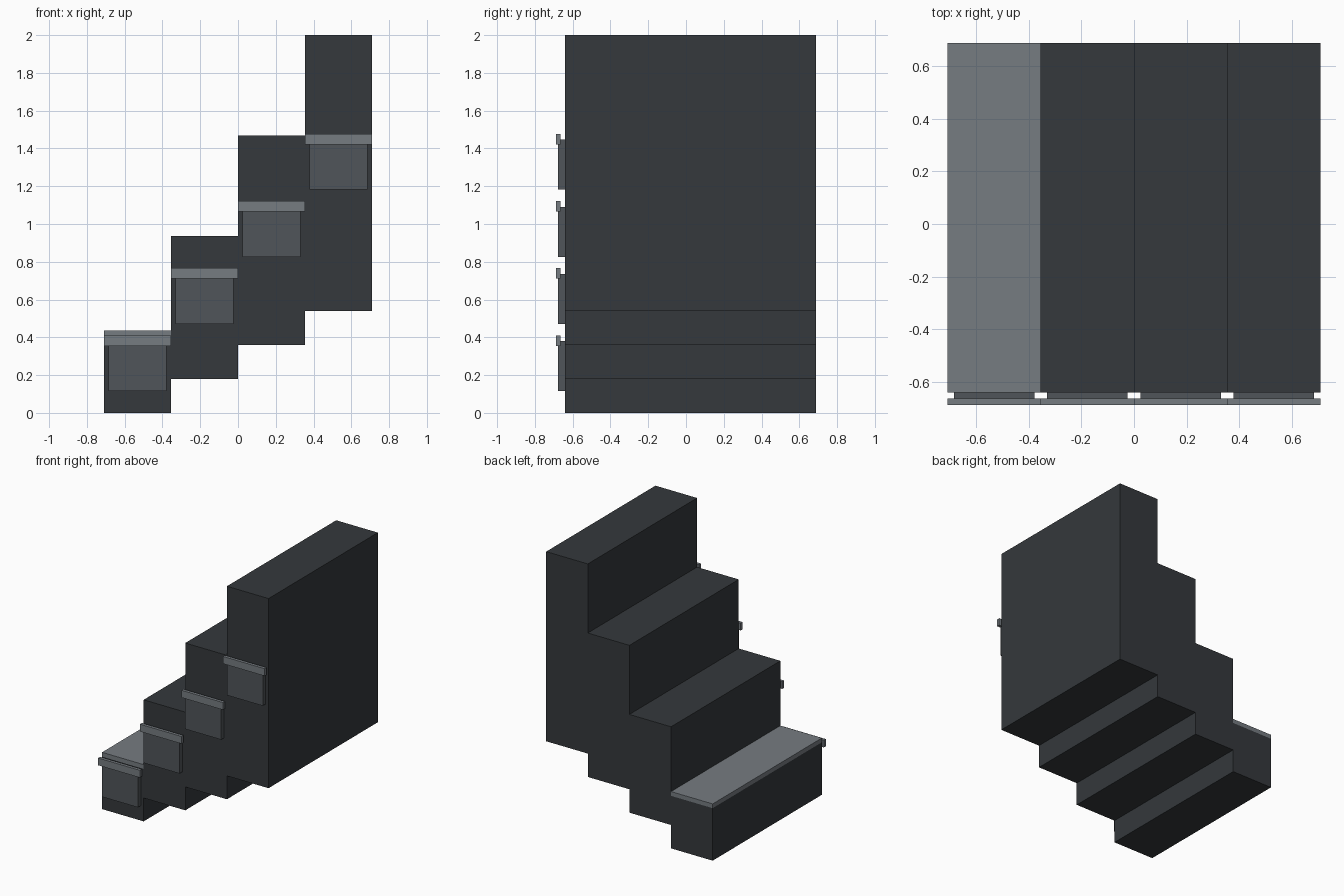
import bpy, bmesh

if "Cube" in bpy.data.objects:
    bpy.data.objects.remove(bpy.data.objects["Cube"])


def material(name, rgb):
    m = bpy.data.materials.new(name)
    m.diffuse_color = (*rgb, 1)
    m.use_nodes = True
    m.node_tree.nodes["Principled BSDF"].inputs["Base Color"].default_value = m.diffuse_color
    return m


dark = material("dark_steel", (0.035, 0.04, 0.045))
mid = material("worn_panel", (0.08, 0.09, 0.1))
light = material("light_steel", (0.18, 0.2, 0.22))


def box(name, x, y, z, mat):
    """Box from (min, max) pairs on each axis."""
    bm = bmesh.new()
    bmesh.ops.create_cube(bm, size=1)
    for v in bm.verts:
        v.co = [r[0] + (c + 0.5) * (r[1] - r[0]) for c, r in zip(v.co, (x, y, z))]
    me = bpy.data.meshes.new(name)
    bm.to_mesh(me)
    bm.free()
    me.materials.append(mat)
    ob = bpy.data.objects.new(name, me)
    bpy.context.collection.objects.link(ob)
    return ob


STEPS = 4
W = 0.3545          # step width
RISE = 0.3555       # rise of the trims
FRONT, BACK = -0.641, 0.688

for i in range(STEPS):
    x0 = -0.709 + i * W
    x1 = x0 + W
    dz = i * RISE
    n = i + 1

    # Solid step body: underside and top climb at different rates
    box(f"step_body_{n}", (x0, x1), (FRONT, BACK), (0.18 * i, 0.404 + 0.532 * i), dark)

    # Tread slab: exposed on the lowest step, sunk just inside the others
    g = 0.001 if i else 0
    box(f"tread_{n}", (x0 + g, x1 - g), (FRONT + g, BACK - g), (0.404 + dz, 0.437 + dz), light)

    # Raised front panel
    box(f"side_panel_{n}", (x0 + 0.024, x1 - 0.024), (-0.677, FRONT),
        (0.115 + dz, 0.38 + dz), mid)

    # Full-width trim bar over the panel top
    box(f"trim_bar_{n}", (x0, x1), (-0.688, -0.664), (0.355 + dz, 0.411 + dz), light)
